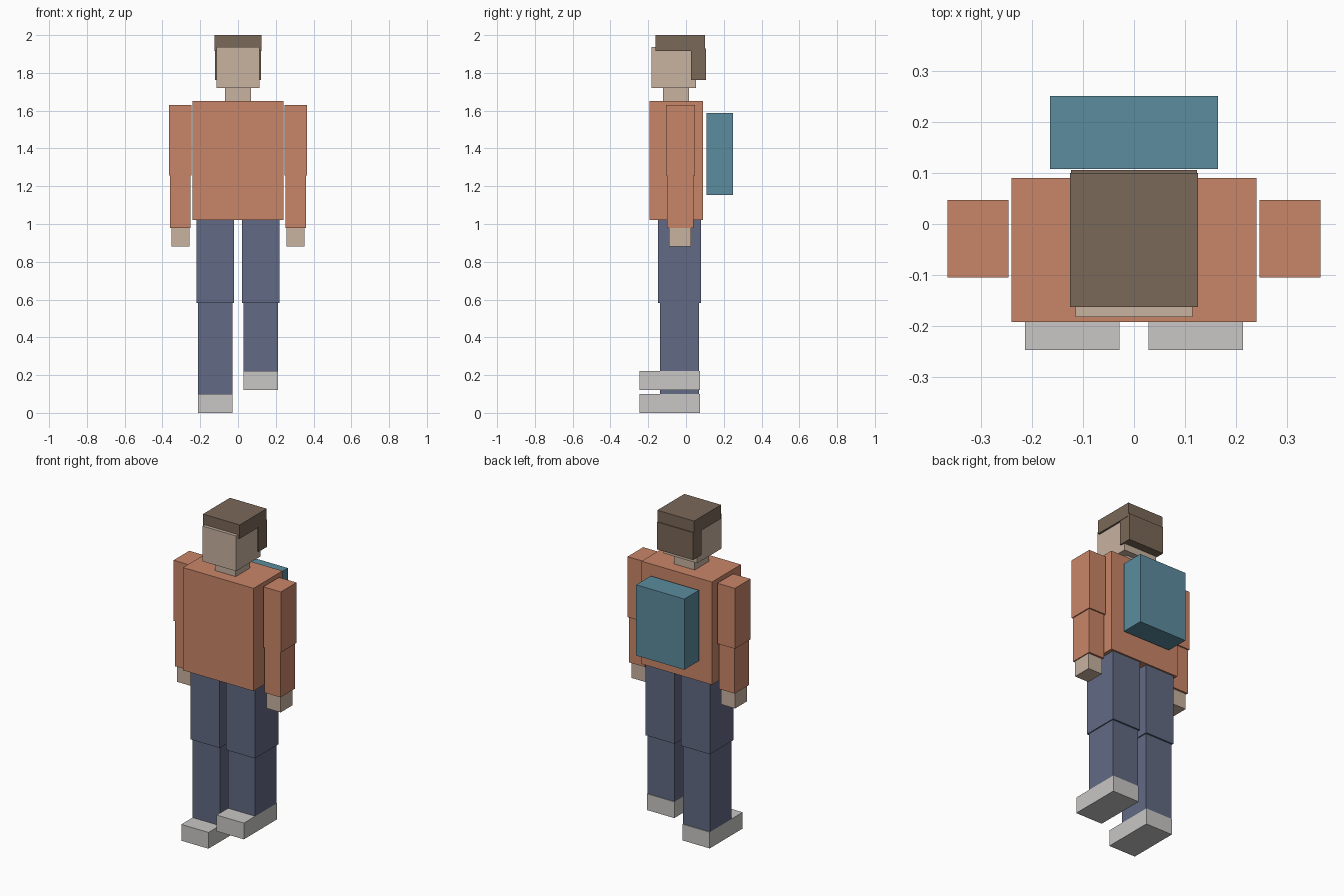
import bpy
from mathutils import Vector

cube = bpy.data.objects.get("Cube")
if cube:
    bpy.data.objects.remove(cube, do_unlink=True)


def material(name, hex_code):
    """Flat material from an sRGB hex colour, converted to linear."""
    srgb = [int(hex_code[i:i + 2], 16) / 255 for i in (0, 2, 4)]
    colour = [((c + 0.055) / 1.055) ** 2.4 for c in srgb] + [1.0]
    mat = bpy.data.materials.new(name)
    mat.use_nodes = True
    mat.diffuse_color = colour
    shader = mat.node_tree.nodes["Principled BSDF"]
    shader.inputs["Base Color"].default_value = colour
    shader.inputs["Roughness"].default_value = 0.9
    return mat


skin = material("skin", "c8b2a0")
hair = material("brown_hair", "7a6858")
shirt = material("orange_shirt", "c98668")
denim = material("blue_denim", "626a83")
sole = material("light_grey_shoe", "c8c7c5")
teal = material("teal_bag", "5b8c9e")


def box(name, x, y, z, mat):
    """Box spanning the given (low, high) range on each axis."""
    low, high = Vector((x[0], y[0], z[0])), Vector((x[1], y[1], z[1]))
    bpy.ops.mesh.primitive_cube_add(size=1)
    obj = bpy.context.object
    obj.name = obj.data.name = name
    for v in obj.data.vertices:
        v.co = (low + high) / 2 + v.co * (high - low)
    obj.data.materials.append(mat)
    return obj


def centred(name, half_width, y, z, mat):
    return box(name, (-half_width, half_width), y, z, mat)


# Torso, neck and head
centred("torso", 0.24, (-0.192, 0.09), (1.02, 1.652), shirt)
centred("neck", 0.07, (-0.122, 0.015), (1.652, 1.72), skin)
centred("head", 0.114, (-0.182, 0.054), (1.72, 1.937), skin)

# Hair: a cap with a longer back
centred("hair_cap", 0.125, (-0.162, 0.1), (1.915, 2.0), hair)
centred("hair_back", 0.123, (0.026, 0.106), (1.762, 1.93), hair)

# Backpack
centred("backpack", 0.164, (0.108, 0.25), (1.153, 1.588), teal)

# Arms and legs; the left foot is lifted
for side, sign, lift in (("left", 1, 0.122), ("right", -1, 0)):
    def limb(part, inner, outer, y, z, mat):
        x = sorted((sign * inner, sign * outer))
        box(f"{side}_{part}", x, y, z, mat)

    limb("upper_arm", 0.246, 0.365, (-0.105, 0.047), (1.258, 1.63), shirt)
    limb("forearm", 0.251, 0.359, (-0.1, 0.039), (0.978, 1.258), shirt)
    limb("hand", 0.257, 0.353, (-0.09, 0.027), (0.88, 0.978), skin)
    limb("thigh", 0.022, 0.219, (-0.147, 0.08), (0.583, 1.02), denim)
    limb("shin", 0.028, 0.213, (-0.137, 0.07), (0.1 + lift, 0.583), denim)
    limb("shoe", 0.028, 0.213, (-0.247, 0.074), (lift, 0.1 + lift), sole)
